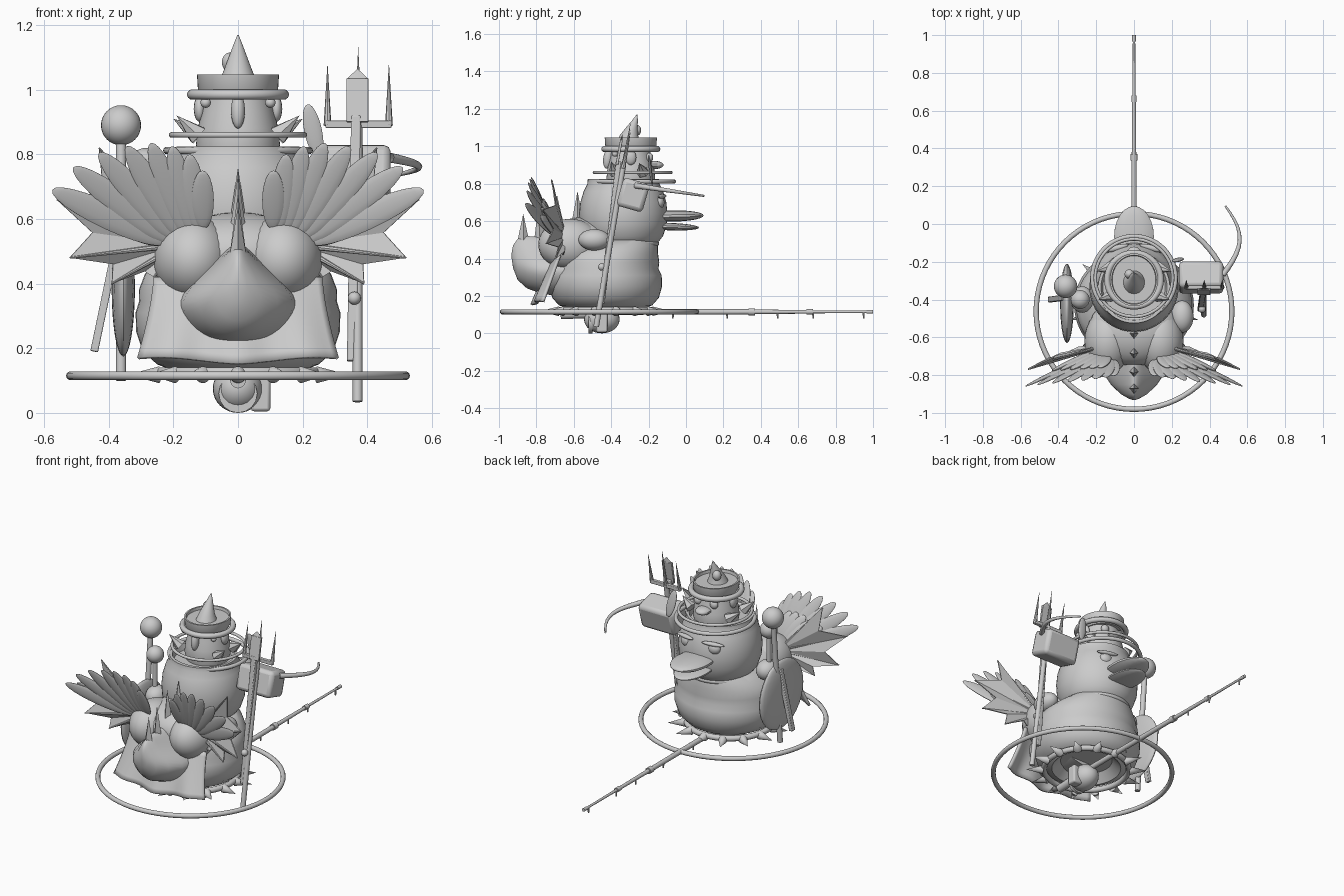
import bpy, bmesh, math
from mathutils import Vector, Matrix

if "Cube" in bpy.data.objects:
    bpy.data.objects.remove(bpy.data.objects["Cube"])

grey = bpy.data.materials.new("plain_grey")
grey.use_nodes = True
grey.diffuse_color = (0.6, 0.6, 0.6, 1)
grey.node_tree.nodes["Principled BSDF"].inputs["Base Color"].default_value = (0.6, 0.6, 0.6, 1)


def add(name, bm, smooth=True):
    bmesh.ops.recalc_face_normals(bm, faces=bm.faces)
    me = bpy.data.meshes.new(name)
    bm.to_mesh(me)
    bm.free()
    ob = bpy.data.objects.new(name, me)
    bpy.context.collection.objects.link(ob)
    me.materials.append(grey)
    if smooth:
        bpy.ops.object.select_all(action='DESELECT')
        ob.select_set(True)
        bpy.context.view_layer.objects.active = ob
        bpy.ops.object.shade_smooth_by_angle(angle=math.radians(40))
    return ob


def frame(a, b, normal=(0, 1, 0)):
    """Matrix at a with z towards b and y close to normal."""
    z = (Vector(b) - Vector(a)).normalized()
    if abs(z.dot(Vector(normal))) > .99:
        normal = (0, 0, 1)
    x = Vector(normal).cross(z).normalized()
    return Matrix.Translation(a) @ Matrix((x, z.cross(x), z)).transposed().to_4x4()


def blob(name, c, r):
    bm = bmesh.new()
    m = Matrix.Translation(c) @ Matrix.Diagonal((*r, 1))
    bmesh.ops.create_uvsphere(bm, u_segments=28, v_segments=16, radius=1, matrix=m)
    return add(name, bm)


def leaf(name, a, b, w, t, normal=(0, 1, 0)):
    """Flattened long ellipsoid from a to b."""
    h = (Vector(b) - Vector(a)).length / 2
    m = frame(a, b, normal) @ Matrix.Translation((0, 0, h)) @ Matrix.Diagonal((w, t, h, 1))
    bm = bmesh.new()
    bmesh.ops.create_uvsphere(bm, u_segments=14, v_segments=12, radius=1, matrix=m)
    return add(name, bm)


def spike(name, a, b, r1, r2=0.0, flat=1.0, n=16, normal=(0, 1, 0)):
    h = (Vector(b) - Vector(a)).length
    m = frame(a, b, normal) @ Matrix.Translation((0, 0, h / 2)) @ Matrix.Diagonal((1, flat, 1, 1))
    bm = bmesh.new()
    bmesh.ops.create_cone(bm, cap_ends=True, segments=n, radius1=r1, radius2=r2, depth=h, matrix=m)
    return add(name, bm)


def box(name, a, b, w, t):
    h = (Vector(b) - Vector(a)).length
    m = frame(a, b) @ Matrix.Translation((0, 0, h / 2)) @ Matrix.Diagonal((w, t, h, 1))
    bm = bmesh.new()
    bmesh.ops.create_cube(bm, size=1, matrix=m)
    mod = add(name, bm).modifiers.new("soft_edge", 'BEVEL')
    mod.width = min(w, t) * 0.15
    mod.segments = 2


def loft(name, rings, axis='Z', n=48):
    """Stack of ellipses: (height, centre offset, half width, half depth)."""
    bm = bmesh.new()
    loops = []
    for h, c, rx, ry in rings:
        pts = [(rx * math.cos(k * math.tau / n), c + ry * math.sin(k * math.tau / n)) for k in range(n)]
        loops.append([bm.verts.new((x, y, h) if axis == 'Z' else (x, h, y)) for x, y in pts])
    for p, q in zip(loops, loops[1:]):
        for k in range(n):
            bm.faces.new((p[k], p[(k + 1) % n], q[(k + 1) % n], q[k]))
    bm.faces.new(loops[0])
    bm.faces.new(loops[-1])
    return add(name, bm)


def ring(name, c, R, r):
    n, k = 72, 10
    bm = bmesh.new()
    v = [[bm.verts.new((c[0] + (R + r * math.cos(j * math.tau / k)) * math.cos(i * math.tau / n),
                        c[1] + (R + r * math.cos(j * math.tau / k)) * math.sin(i * math.tau / n),
                        c[2] + r * math.sin(j * math.tau / k))) for j in range(k)] for i in range(n)]
    for i in range(n):
        for j in range(k):
            a, b = (i + 1) % n, (j + 1) % k
            bm.faces.new((v[i][j], v[a][j], v[a][b], v[i][b]))
    return add(name, bm)


# Ground hoop, rod and reel
ring("hoop", (0, -.463, .115), .518, .014)
for a, b, r in ((-.6, .37, .017), (.37, .68, .012), (.68, 1, .008)):
    spike("rod", (0, a, .115), (0, b, .115), r, r * .8)
    spike("rod_ferrule", (0, b - .035, .115), (0, b, .115), r + .002, r + .002)
spike("rod_grip", (0, -.67, .1), (0, -.5, .105), .024, .024)
for y in (-.07, .22, .49, .68, .95):
    spike("line_guide", (0, y, .115), (0, y, .078), .006, .004, n=8)
blob("reel", (0, -.45, .075), (.078, .095, .075))
spike("reel_rim", (0, -.52, .06), (0, -.5, .06), .06, .06)
box("reel_foot", (.07, -.45, .005), (.07, -.45, .12), .06, .06)

# Spiked collar under the body
ring("collar", (0, -.43, .125), .245, .017)
for i in range(14):
    t = math.tau * (i + .5) / 14
    d = Vector((math.cos(t), math.sin(t), 0))
    o = Vector((0, -.43, .118))
    spike("collar_spike", o + d * .25, o + d * .35, .026, normal=(0, 0, 1))

# Lower body, tail and rump
loft("lower_body", [(.18, -.43, .15, .15), (.13, -.43, .2, .2), (.15, -.43, .25, .25), (.19, -.43, .295, .285),
                    (.25, -.43, .315, .302), (.31, -.43, .317, .3), (.345, -.43, .306, .283), (.38, -.43, .307, .287),
                    (.43, -.42, .288, .27), (.47, -.385, .245, .235), (.5, -.35, .2, .19)])
ring("waist_band", (0, -.345, .48), .188, .014)
tail = loft("tail", [(-.45, .36, .22, .2), (-.6, .365, .21, .19), (-.7, .365, .19, .165), (-.78, .365, .175, .15),
                     (-.85, .38, .13, .14), (-.9, .395, .08, .11), (-.925, .41, .035, .06), (-.932, .415, .008, .015)], 'Y')
for v in tail.data.vertices:
    v.co.x /= 1 + (max(0, v.co.z - .32) * 6.5) ** 2
for s in (-1, 1):
    blob("rump", (s * .138, -.62, .475), (.125, .17, .137))
blob("back", (0, -.56, .49), (.24, .19, .13))
for a, b in (((0, -.87, .48), (0, -.87, .64)), ((0, -.78, .48), (0, -.79, .68)),
             ((0, -.68, .55), (0, -.69, .74)), ((0, -.58, .58), (0, -.58, .76))):
    spike("back_spike", a, b, .034, flat=.8, n=4, normal=(1, 0, 0))

# Draped cape behind the body
bm = bmesh.new()
nu, nv = 32, 10
grid = []
for j in range(nv + 1):
    v = j / nv
    for i in range(nu + 1):
        u = 2 * i / nu - 1
        grid.append(bm.verts.new((u * (.262 + .05 * v ** 1.5),
                                  -.68 - .1 * v - .04 * (1 - u * u) - .012 * v * math.cos(u * 9),
                                  .42 - .255 * v - .01 * v * math.cos(u * 4))))
for j in range(nv):
    for i in range(nu):
        k = j * (nu + 1) + i
        bm.faces.new((grid[k], grid[k + 1], grid[k + nu + 2], grid[k + nu + 1]))
add("cape", bm).modifiers.new("thick", 'SOLIDIFY').thickness = .014

# Feathered wings and webbed wings
for s in (-1, 1):
    for i, (x, z) in enumerate(((.575, .69), (.51, .76), (.43, .805), (.345, .825),
                                (.27, .835), (.205, .825), (.15, .8), (.11, .75))):
        a = Vector((s * (.22 - .016 * i), -.69 - .004 * i, .525 + .006 * i))
        b = Vector((s * x, -.86 + .008 * i, z))
        leaf("feather", a, b, .042 - .001 * i, .009)
        if i < 6:
            leaf("covert", a + Vector((0, .015, 0)), a.lerp(b, .6) + Vector((0, .015, 0)), .036, .012)
    root = Vector((s * .18, -.65, .52))
    tips = [Vector((s * x, y, z)) for x, y, z in ((.43, -.72, .82), (.56, -.77, .66), (.52, -.75, .48),
                                                  (.39, -.7, .4), (.26, -.66, .42))]
    dips = [(a + b) / 2 * .75 + root * .25 + Vector((0, .02, 0)) for a, b in zip(tips, tips[1:])]
    edge = [p for pair in zip(tips, dips) for p in pair] + tips[-1:]
    bm = bmesh.new()
    c = bm.verts.new(root)
    ev = [bm.verts.new(p) for p in edge]
    for a, b in zip(ev, ev[1:]):
        bm.faces.new((c, a, b))
    add("web", bm, False).modifiers.new("thick", 'SOLIDIFY').thickness = .006
    for t in tips:
        spike("web_rib", root, t, .011, .003, n=8)

# Large head with bill and eyes
hy = -.335
loft("large_head", [(z, hy, r, r) for z, r in ((.46, .15), (.48, .182), (.52, .212), (.58, .232), (.64, .236),
                    (.7, .23), (.76, .212), (.8, .192), (.825, .19), (.825, .175), (.79, .165))])
ring("crown_rim", (0, -.285, .812), .22, .012)
ring("brim", (0, -.285, .86), .205, .009)
leaf("upper_bill", (0, -.23, .625), (0, .095, .63), .108, .03, (0, 0, 1))
leaf("lower_bill", (0, -.23, .575), (0, .07, .565), .095, .02, (0, 0, 1))
for s in (-1, 1):
    blob("eye", (s * .09, -.145, .7), (.042, .03, .036))
    leaf("eyelid", (s * .03, -.11, .735), (s * .16, -.145, .73), .012, .015)

# Small head under a hat
cy = -.295
loft("small_head", [(z, cy, r, r) for z, r in ((.78, .12), (.83, .13), (.88, .125), (.93, .112), (.99, .1))])
ring("hat_roll", (0, cy, .985), .142, .016)
loft("hat", [(z, cy, r, r * 1.1) for z, r in ((.975, .11), (1, .124), (1.047, .127), (1.047, .118), (1.03, .115))])
loft("hat_horn", [(1.02, -.31, .06, .065), (1.06, -.305, .044, .048), (1.1, -.29, .029, .031),
                  (1.14, -.272, .014, .015), (1.17, -.262, .002, .002)])
blob("hat_ball", (-.025, -.265, 1.085), (.025, .025, .03))
leaf("small_back_tuft", (0, -.425, .88), (0, -.41, .99), .022, .025)
leaf("small_bill", (0, -.22, .9), (0, -.12, .9), .045, .022, (0, 0, 1))
for s in (-1, 1):
    blob("small_eye", (s * .055, -.195, .94), (.025, .02, .025))
    for y, z, w in ((-.4, .92, .19), (-.25, .91, .2)):
        spike("neck_tuft", (s * .125, y + .02, .86), (s * w, y, z), .034, n=6)
    blob("side_stud", (s * .1, -.38, .96), (.016, .016, .016))
    leaf("cheek_curl", (s * .118, cy, .9), (s * .12, cy, .98), .03, .018, (1, 0, 0))

# Right arm with mace and oval shield
blob("right_hand", (-.275, -.4, .52), (.06, .07, .06))
blob("right_shoulder_ball", (-.285, -.4, .77), (.05, .05, .05))
spike("right_shoulder_stem", (-.285, -.4, .5), (-.285, -.4, .75), .014, .014)
spike("mace_shaft", (-.362, -.4, .1), (-.362, -.335, .85), .016, .016)
blob("mace_ball", (-.362, -.33, .89), (.062, .062, .062))
blob("shield", (-.355, -.42, .385), (.036, .21, .21))
box("scabbard", (-.445, -.4, .19), (-.37, -.39, .55), .024, .03)

# Left arm with trident, paddle and axe
blob("left_arm", (.255, -.49, .5), (.06, .085, .057))
spike("trident_shaft", (.37, -.48, .035), (.37, -.335, .9), .015, .015)
box("trident_bar", (.27, -.335, .893), (.475, -.335, .893), .022, .022)
for x, z in ((.277, 1.085), (.372, 1.135), (.467, 1.085)):
    spike("trident_prong", (x, -.335, .89), (x, -.295, z), .012, n=8)
box("paddle_shaft", (.352, -.45, .16), (.365, -.36, .92), .03, .03)
box("paddle_blade", (.37, -.37, .9), (.37, -.345, 1.035), .068, .014)
spike("paddle_tip", (.37, -.345, 1.033), (.37, -.34, 1.065), .034, flat=.2, n=4)
blob("paddle_stud", (.36, -.45, .355), (.02, .02, .02))
leaf("leaf_blade", (.25, -.18, .79), (.215, -.2, .955), .028, .008)
box("axe_block", (.355, -.305, .665), (.355, -.262, .815), .235, .145)
cu = bpy.data.curves.new("hook", 'CURVE')
cu.dimensions = '3D'
cu.bevel_depth = .014
sp = cu.splines.new('POLY')
sp.points.add(10)
for i, p in enumerate(sp.points):
    t = i / 10
    p.co = (.47 + .09 * math.sin(math.pi * t * .95), -.27 + .365 * t, .79 - .055 * t, 1)
    p.radius = 1.1 - .07 * i
hook = bpy.data.objects.new("hook", cu)
cu.materials.append(grey)
bpy.context.collection.objects.link(hook)
